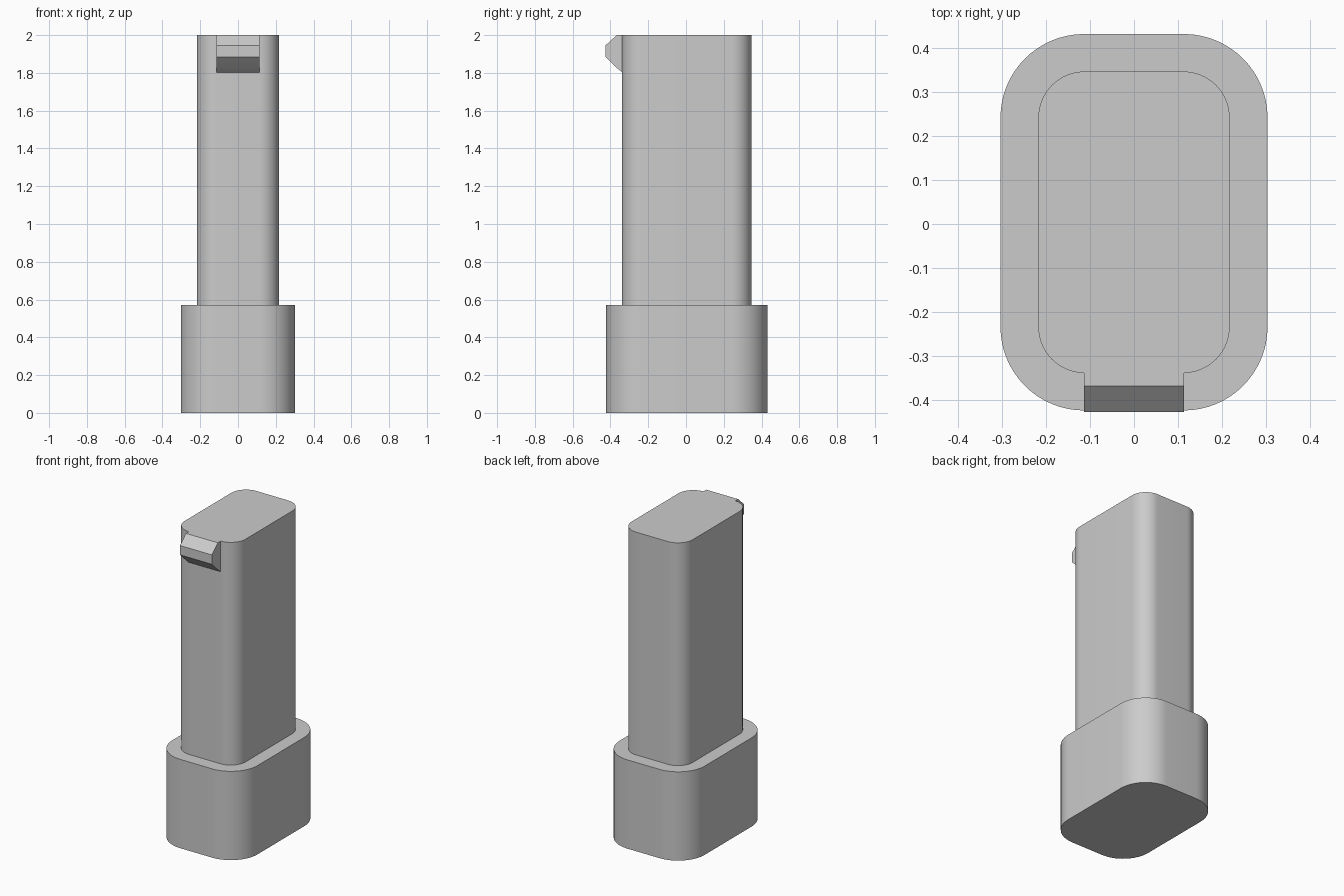
import bpy, bmesh
from math import cos, sin, pi, radians

cube = bpy.data.objects.get("Cube")
if cube:
    bpy.data.objects.remove(cube, do_unlink=True)

grey = bpy.data.materials.new("light grey")
grey.use_nodes = True
colour = (0.6, 0.6, 0.6, 1)
grey.diffuse_color = colour
grey.node_tree.nodes["Principled BSDF"].inputs["Base Color"].default_value = colour


def extrude_profile(name, points, direction):
    """Extrude a closed planar outline into a solid."""
    bm = bmesh.new()
    face = bm.faces.new([bm.verts.new(p) for p in points])
    result = bmesh.ops.extrude_face_region(bm, geom=[face], use_keep_orig=True)
    verts = [v for v in result["geom"] if isinstance(v, bmesh.types.BMVert)]
    bmesh.ops.translate(bm, verts=verts, vec=direction)
    bmesh.ops.recalc_face_normals(bm, faces=bm.faces)
    mesh = bpy.data.meshes.new(name)
    bm.to_mesh(mesh)
    bm.free()
    mesh.materials.append(grey)
    obj = bpy.data.objects.new(name, mesh)
    bpy.context.collection.objects.link(obj)
    bpy.ops.object.select_all(action="DESELECT")
    obj.select_set(True)
    bpy.context.view_layer.objects.active = obj
    bpy.ops.object.shade_smooth_by_angle(angle=radians(30))
    return obj


def rounded_block(name, half_x, half_y, radius, z0, z1, steps=16):
    """Upright block with rounded vertical corners."""
    points = []
    for quarter, (sx, sy) in enumerate([(1, 1), (-1, 1), (-1, -1), (1, -1)]):
        for i in range(steps + 1):
            a = (quarter + i / steps) * pi / 2
            points.append((sx * (half_x - radius) + radius * cos(a),
                           sy * (half_y - radius) + radius * sin(a) + CENTRE_Y, z0))
    return extrude_profile(name, points, (0, 0, z1 - z0))


CENTRE_Y = 0.004

# Wide foot and tall shaft
rounded_block("base", 0.303, 0.427, 0.19, 0, 0.57)
rounded_block("shaft", 0.217, 0.342, 0.105, 0.57, 2)

# Chamfered catch at the top of the front
catch = [(-0.30, 2), (-0.367, 2), (-0.427, 1.945), (-0.427, 1.885),
         (-0.367, 1.827), (-0.338, 1.803), (-0.30, 1.803)]
extrude_profile("catch", [(-0.113, y, z) for y, z in catch], (0.226, 0, 0))
